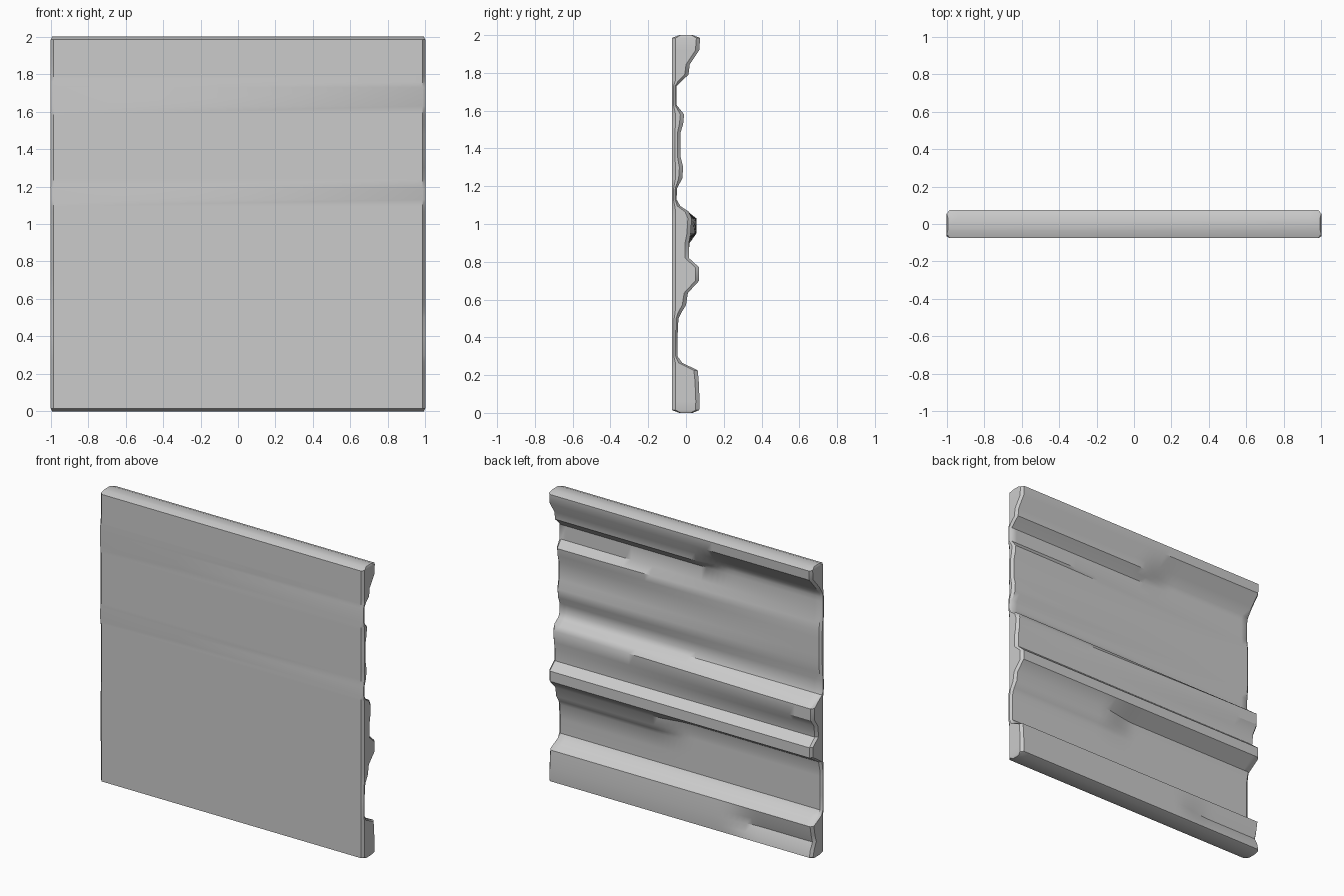
import bpy
import bmesh

cube = bpy.data.objects.get("Cube")
if cube:
    bpy.data.objects.remove(cube, do_unlink=True)

FRONT, HALF, EDGE = -0.075, 1.0, 0.985

# Moulding profile: height, depth at the +x end, depth at the -x end
PROFILE = [
    (0.015, .07, .07), (0.06, .072, .06), (0.11, .07, .035), (0.16, .068, .05),
    (0.225, .062, .062), (0.265, -.02, -.02), (0.30, -.045, -.045),
    (0.40, -.045, -.045), (0.50, -.04, -.045), (0.53, -.025, -.045),
    (0.57, 0, -.045), (0.635, .01, -.03), (0.70, .07, .07), (0.77, .07, .07),
    (0.82, .015, .01), (0.90, .015, .02), (0.95, .025, .055),
    (1.03, .03, .055), (1.065, .015, .01), (1.095, -.03, -.04),
    (1.13, -.05, -.05), (1.19, -.047, -.048), (1.24, -.02, -.04),
    (1.30, -.015, -.035), (1.36, -.03, -.035), (1.48, -.03, -.035),
    (1.53, -.015, -.035), (1.58, -.01, -.04), (1.63, -.05, -.05),
    (1.73, -.05, -.05), (1.76, -.02, -.05), (1.79, .013, -.04),
    (1.845, .02, .005), (1.92, .07, .07), (1.985, .075, .075),
]


def blend(x, z):
    """Share of the -x profile; short ledges fade out at their own place."""
    if z > 1.7:
        centre, width = -0.18, 0.15
    elif 0.4 < z < 0.68:
        centre, width = 0.12, 0.15
    elif z < 0.2:
        centre, width = -0.45, 0.15
    else:
        centre, width = 0.0, 1.0
    t = min(1, max(0, (centre + width - x) / (2 * width)))
    return t * t * (3 - 2 * t)


COLUMNS = 48
xs = [EDGE - 2 * EDGE * i / COLUMNS for i in range(COLUMNS + 1)]


def ring(z, right, left):
    """Closed outline of the panel at one height, with chamfered ends."""
    back = [(x, right + (left - right) * blend(x, z)) for x in xs]

    def end(side, y):
        bevel = min(0.02, (y - FRONT) * 0.35)
        return [(side * HALF, FRONT + bevel), (side * HALF, y - bevel)]

    points = [(EDGE, FRONT)] + end(1, back[0][1]) + back
    points += end(-1, back[-1][1])[::-1] + [(-EDGE, FRONT)]
    return [(x, y, z) for x, y in points]


def rim(z, source):
    """Narrowed outline that crowns the top and bottom edges."""
    return [(x * 0.992, max(-0.035, min(0.035, y * 0.5)), z) for x, y, _ in source]


# Panel body
rings = [ring(*row) for row in PROFILE]
rings = [rim(0, rings[0])] + rings + [rim(2, rings[-1])]
bm = bmesh.new()
loops = [[bm.verts.new(p) for p in r] for r in rings]
count = len(loops[0])
for low, high in zip(loops, loops[1:]):
    for i in range(count):
        j = (i + 1) % count
        bm.faces.new((low[i], low[j], high[j], high[i]))
bm.faces.new(loops[0][::-1])
bm.faces.new(loops[-1])
bmesh.ops.recalc_face_normals(bm, faces=bm.faces)
mesh = bpy.data.meshes.new("moulded_panel")
bm.to_mesh(mesh)
bm.free()
panel = bpy.data.objects.new("moulded_panel", mesh)
bpy.context.collection.objects.link(panel)

# Plain grey finish
grey = bpy.data.materials.new("plain_grey")
grey.use_nodes = True
colour = (0.6, 0.6, 0.6, 1)
grey.diffuse_color = colour
grey.node_tree.nodes["Principled BSDF"].inputs["Base Color"].default_value = colour
mesh.materials.append(grey)

# Smooth relief with crisp rim
bpy.ops.object.select_all(action="DESELECT")
panel.select_set(True)
bpy.context.view_layer.objects.active = panel
bpy.ops.object.shade_smooth_by_angle(angle=0.6)
